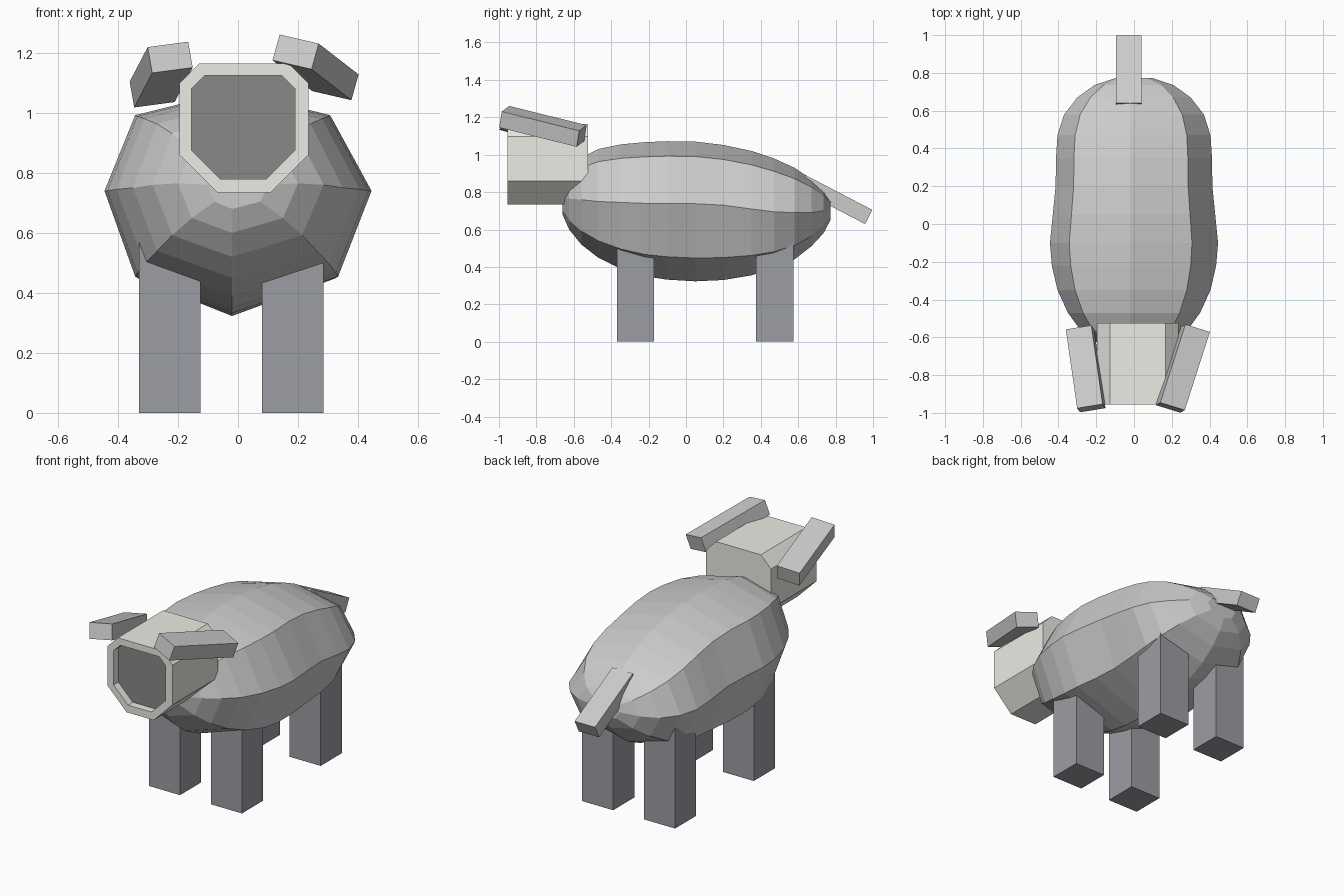
import bpy
from mathutils import Vector

if "Cube" in bpy.data.objects:
    bpy.data.objects.remove(bpy.data.objects["Cube"])


def add_mesh(name, verts, faces, colour=None):
    me = bpy.data.meshes.new(name)
    me.from_pydata([tuple(v) for v in verts], [], faces)
    ob = bpy.data.objects.new(name, me)
    bpy.context.collection.objects.link(ob)
    if colour:
        mat = bpy.data.materials.new(name + "_colour")
        mat.diffuse_color = (*colour, 1)
        mat.use_nodes = True
        mat.node_tree.nodes["Principled BSDF"].inputs["Base Color"].default_value = mat.diffuse_color
        me.materials.append(mat)
    return ob


def loft(name, rings, colour=None):
    n = len(rings[0])
    verts = [v for r in rings for v in r]
    faces = [tuple(range(n))[::-1]]
    for k in range(len(rings) - 1):
        for i in range(n):
            j = (i + 1) % n
            faces.append((k * n + i, k * n + j, (k + 1) * n + j, (k + 1) * n + i))
    faces.append(tuple(range((len(rings) - 1) * n, len(rings) * n)))
    return add_mesh(name, verts, faces, colour)


def slab(name, start, end, width, thick, colour=None):
    # Box running from start to end; width is the vector across it
    a, b, w = Vector(start), Vector(end), Vector(width)
    h = w.cross(b - a).normalized() * thick / 2
    w = w / 2
    return loft(name, [[p + w + h, p - w + h, p - w - h, p + w - h] for p in (a, b)], colour)


# Body: eight-sided sections (y, half width, side z, top z, bottom z)
sections = [
    (-.66, .10, .76, .84, .68), (-.625, .20, .765, .91, .60),
    (-.56, .285, .76, .985, .52), (-.47, .35, .75, 1.03, .45),
    (-.35, .405, .745, 1.055, .39), (-.22, .435, .74, 1.067, .35),
    (-.10, .445, .74, 1.072, .332), (.05, .43, .738, 1.07, .323),
    (.20, .415, .73, 1.052, .33), (.35, .413, .71, 1.02, .355),
    (.47, .405, .695, .98, .39), (.58, .37, .69, .93, .44),
    (.67, .30, .69, .87, .51), (.735, .21, .70, .81, .58),
    (.772, .10, .71, .755, .65)]
rings = []
for y, w, zm, zt, zb in sections:
    zu, zl = zm + (zt - zm) * .76, zm - (zm - zb) * .7
    rings.append([(-.02, y, zt), (-.77 * w, y, zu), (-w, y, zm), (-.77 * w, y, zl),
                  (-.02, y, zb), (.75 * w, y, zl), (w, y, zm), (.69 * w, y, zu)])
loft("body", rings)


# Head: octagonal tube with a rim and a recessed face
def octagon(y, x0, x1, z0, z1, top, bottom):
    return [(x0 + top, y, z1), (x0, y, z1 - top), (x0, y, z0 + bottom), (x0 + bottom, y, z0),
            (x1 - bottom, y, z0), (x1, y, z0 + bottom), (x1, y, z1 - top), (x1 - top, y, z1)]


outer = (-.195, .235, .735, 1.165, .067, .125)
inner = (-.155, .19, .78, 1.125, .044, .095)
head = loft("head", [octagon(-.91, *inner), octagon(-.955, *inner),
                     octagon(-.955, *outer), octagon(-.525, *outer)], (.85, .83, .78))
dark = bpy.data.materials.new("face_dark")
dark.diffuse_color = (.25, .25, .25, 1)
dark.use_nodes = True
dark.node_tree.nodes["Principled BSDF"].inputs["Base Color"].default_value = dark.diffuse_color
head.data.materials.append(dark)
head.data.polygons[0].material_index = 1

# Ears
slab("right_ear", (.192, -.972, 1.203), (.325, -.558, 1.10), (.13, -.04, -.03), .09)
slab("left_ear", (-.226, -.975, 1.185), (-.286, -.558, 1.07), (.135, .022, .018), .09)

# Tail
slab("tail", (-.0275, .62, .853), (-.0275, .977, .667), (.135, 0, 0), .085)

# Legs
for yname, y in (("front", -.27), ("back", .475)):
    for xname, x in (("left", -.2275), ("right", .1825)):
        slab(f"{yname}_{xname}_leg", (x, y, 0), (x, y, .62), (.205, 0, 0), .2, (.33, .34, .37))
# Consistent outward normals
import bmesh
for ob in bpy.data.objects:
    bm = bmesh.new()
    bm.from_mesh(ob.data)
    bmesh.ops.recalc_face_normals(bm, faces=bm.faces)
    bm.to_mesh(ob.data)
    bm.free()
